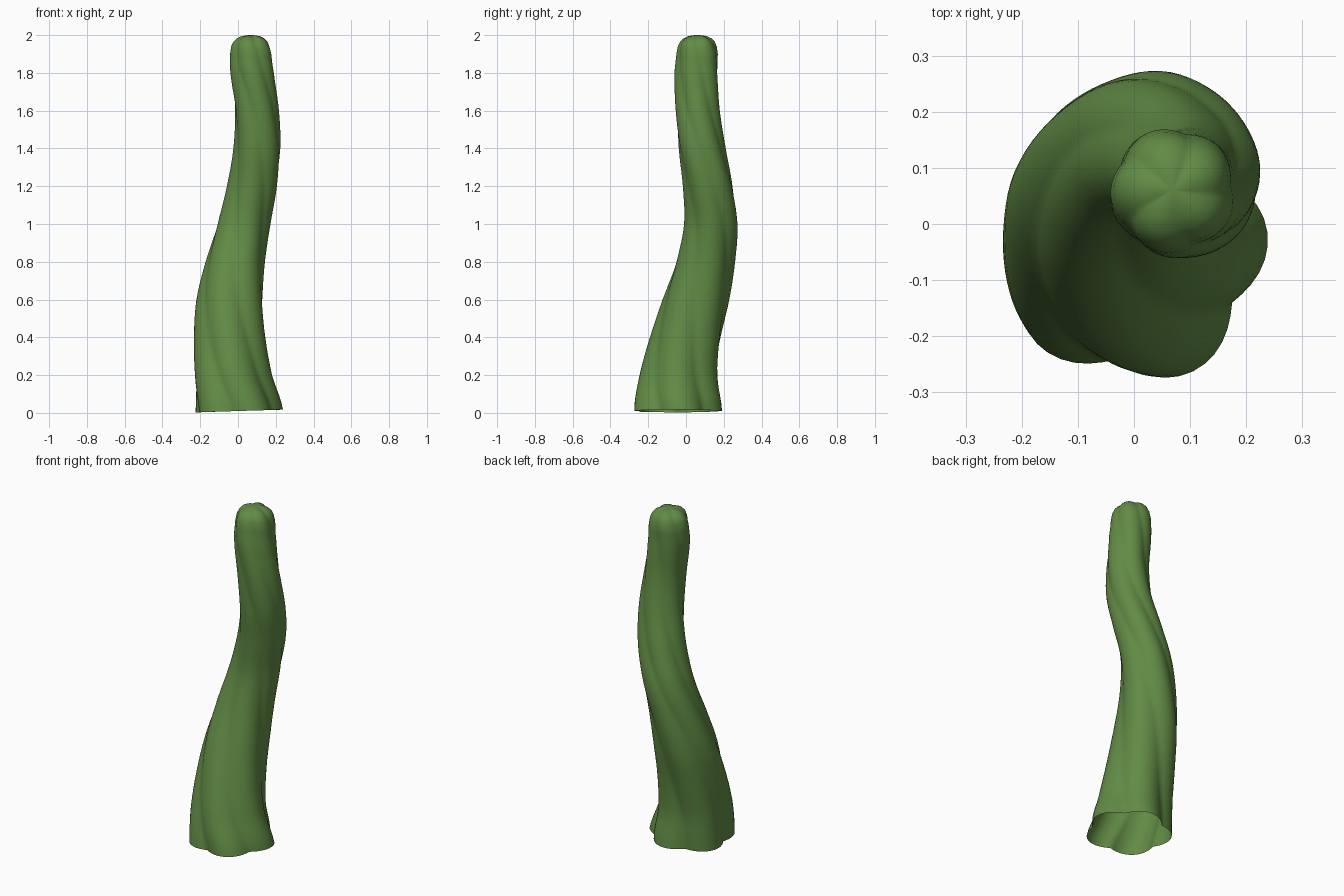
import bpy, bmesh, math

if "Cube" in bpy.data.objects:
    bpy.data.objects.remove(bpy.data.objects["Cube"])

# z, centre x, centre y, outer radius of the stem
KEYS = [(0.015, 0.0, -0.047, 0.240), (0.2, -0.03, -0.037, 0.211), (0.4, -0.043, 0.002, 0.193),
        (0.6, -0.04, 0.052, 0.180), (0.8, -0.015, 0.10, 0.160), (1.0, 0.028, 0.132, 0.144),
        (1.2, 0.075, 0.118, 0.135), (1.4, 0.102, 0.084, 0.127), (1.6, 0.098, 0.061, 0.119),
        (1.8, 0.075, 0.056, 0.117), (1.9, 0.07, 0.06, 0.112)]
# rounded tip: z, radius
TIP = [(1.94, 0.105), (1.965, 0.094), (1.983, 0.076), (1.994, 0.052), (1.999, 0.025)]
SIDES, LOBES, STEPS = 60, 5, 5


def spline(a, b, c, d, t):
    return tuple(0.5 * (2*q + (r-p)*t + (2*p-5*q+4*r-s)*t*t + (3*q-p-3*r+s)*t**3)
                 for p, q, r, s in zip(a, b, c, d))


# smooth rings along the wandering centre line
rings = []
n = len(KEYS)
for i in range(n - 1):
    a, b, c, d = KEYS[max(i-1, 0)], KEYS[i], KEYS[i+1], KEYS[min(i+2, n-1)]
    for s in range(STEPS):
        t = s / STEPS
        p = spline(a, b, c, d, t)
        rings.append((b[0] + (c[0]-b[0])*t,) + p[1:])
rings.append(KEYS[-1])
rings += [(z, 0.069, 0.06, r) for z, r in TIP]

# lobed, twisting, open-bottomed stem; grooves are deep at the foot, shallow above
bm = bmesh.new()
prev = None
for k, (z, cx, cy, r) in enumerate(rings):
    twist = math.radians(-(70*z + 14*z*z) + 45)   # angle of one groove
    depth = 0.09 + 0.09*math.exp(-z/0.22)
    row = []
    for j in range(SIDES):
        ang = 2*math.pi*j/SIDES + twist
        lobe = abs(math.sin(LOBES*(ang - twist)/2)) ** 1.1
        rr = r * (1 - depth*(1 - lobe))
        zz = z
        if k == 0:                               # slightly uneven rim
            zz = 0.01 + 0.007*math.cos(ang)
        elif z > 1.9:                            # grooves dip over the tip
            zz = z - 0.006*(1 - lobe)*min(1, r/0.08)
        row.append(bm.verts.new((cx + rr*math.cos(ang), cy + rr*math.sin(ang), zz)))
    if prev:
        for j in range(SIDES):
            m = (j+1) % SIDES
            bm.faces.new((prev[j], prev[m], row[m], row[j]))
    prev = row
top = bm.verts.new((0.069, 0.06, 2.0))
for j in range(SIDES):
    bm.faces.new((prev[j], prev[(j+1) % SIDES], top))
for f in bm.faces:
    f.smooth = True

mesh = bpy.data.meshes.new("stem")
bm.to_mesh(mesh)
bm.free()
stem = bpy.data.objects.new("stem", mesh)
bpy.context.collection.objects.link(stem)

green = bpy.data.materials.new("stem green")
green.diffuse_color = (0.12, 0.258, 0.06, 1)
green.use_nodes = True
green.node_tree.nodes["Principled BSDF"].inputs["Base Color"].default_value = green.diffuse_color
mesh.materials.append(green)
